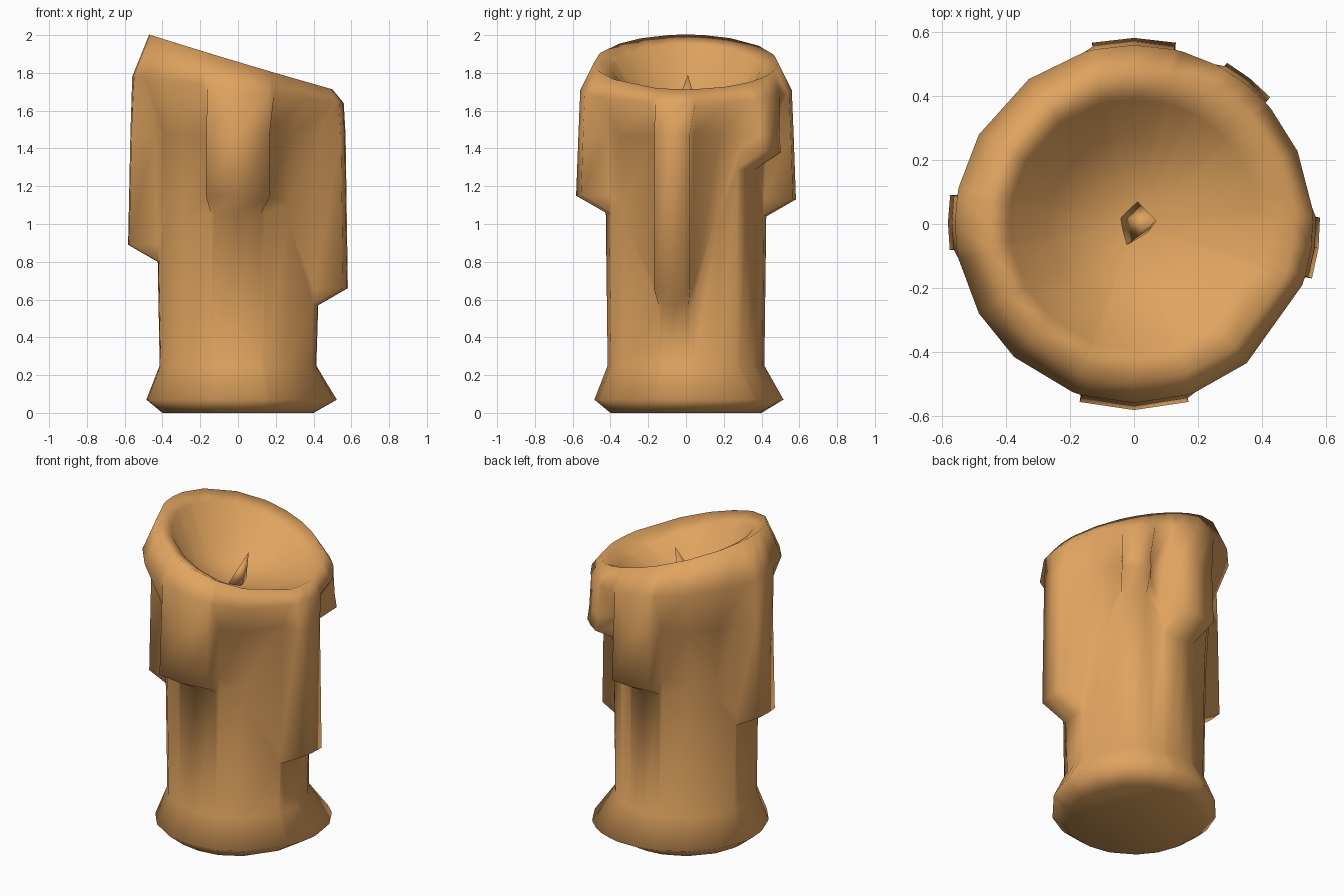
import bpy
import bmesh
from math import sin, cos, radians

cube = bpy.data.objects.get("Cube")
if cube:
    bpy.data.objects.remove(cube)

wax = bpy.data.materials.new("warm_wax")
wax.use_nodes = True
wax.diffuse_color = (0.75, 0.37, 0.115, 1)
wax.node_tree.nodes["Principled BSDF"].inputs["Base Color"].default_value = wax.diffuse_color


def finish(name, bm):
    """Turn a bmesh into a smooth wax object."""
    bmesh.ops.recalc_face_normals(bm, faces=bm.faces)
    mesh = bpy.data.meshes.new(name)
    bm.to_mesh(mesh)
    bm.free()
    mesh.materials.append(wax)
    mesh.shade_smooth()
    obj = bpy.data.objects.new(name, mesh)
    bpy.context.collection.objects.link(obj)
    return obj


# Wax drips: start angle, end angle, height of the lower end
drips = [(-107, -73, 1.15), (-17, 2, 0.66), (43, 60, 1.38), (77, 103, 1.13), (171, 188, 0.89)]
# Plain columns in the gaps between drips
gaps = [-51, 24, 126, 150, 210, 228]

columns = [(a, 1.1, False) for a in gaps]
for start, end, low in drips:
    columns += [(start - 3, low, False), (start, low, True), ((start + end) / 2, low, True),
                (end, low, True), (end + 3, low, False)]
columns.sort()


def profile(angle, low, drip):
    """Radius and height pairs from the foot, over the rim, into the bowl."""
    c = cos(radians(angle))
    flare = 0.485 + 0.065 * max(0, cos(radians(angle - 43))) ** 2
    rim = 1.858 - 0.145 * c
    return [
        (0.40, 0.0),
        (flare, 0.07),
        (0.415, 0.25),
        (0.425, low - 0.09),
        (0.582 if drip else 0.43, low),
        (0.57 if drip else 0.45, 1.47),
        (0.56, 1.71 - 0.07 * c),
        (0.485 + 0.015 * c, rim),
        (0.39, rim - 0.05),
        (0.27, 1.64 - 0.02 * c),
    ]


# Candle body: columns bridged around the axis
bm = bmesh.new()
rings = []
for angle, low, drip in columns:
    a = radians(angle)
    rings.append([bm.verts.new((r * cos(a), r * sin(a), z))
                  for r, z in profile(angle, low, drip)])
bowl_centre = bm.verts.new((0, 0, 1.57))
for left, right in zip(rings, rings[1:] + rings[:1]):
    for i in range(len(left) - 1):
        bm.faces.new((left[i], right[i], right[i + 1], left[i + 1]))
    bm.faces.new((left[-1], right[-1], bowl_centre))
bm.faces.new([ring[0] for ring in rings])
finish("candle_body", bm)

# Wick: a small leaning four-sided spike
bm = bmesh.new()
base = [bm.verts.new(p) for p in
        ((0.04, -0.03, 1.55), (0, 0.08, 1.55), (-0.06, 0.02, 1.55), (-0.04, -0.08, 1.55))]
tip = bm.verts.new((0.07, 0.01, 1.79))
for p, q in zip(base, base[1:] + base[:1]):
    bm.faces.new((p, q, tip))
bm.faces.new(base)
finish("wick", bm)
